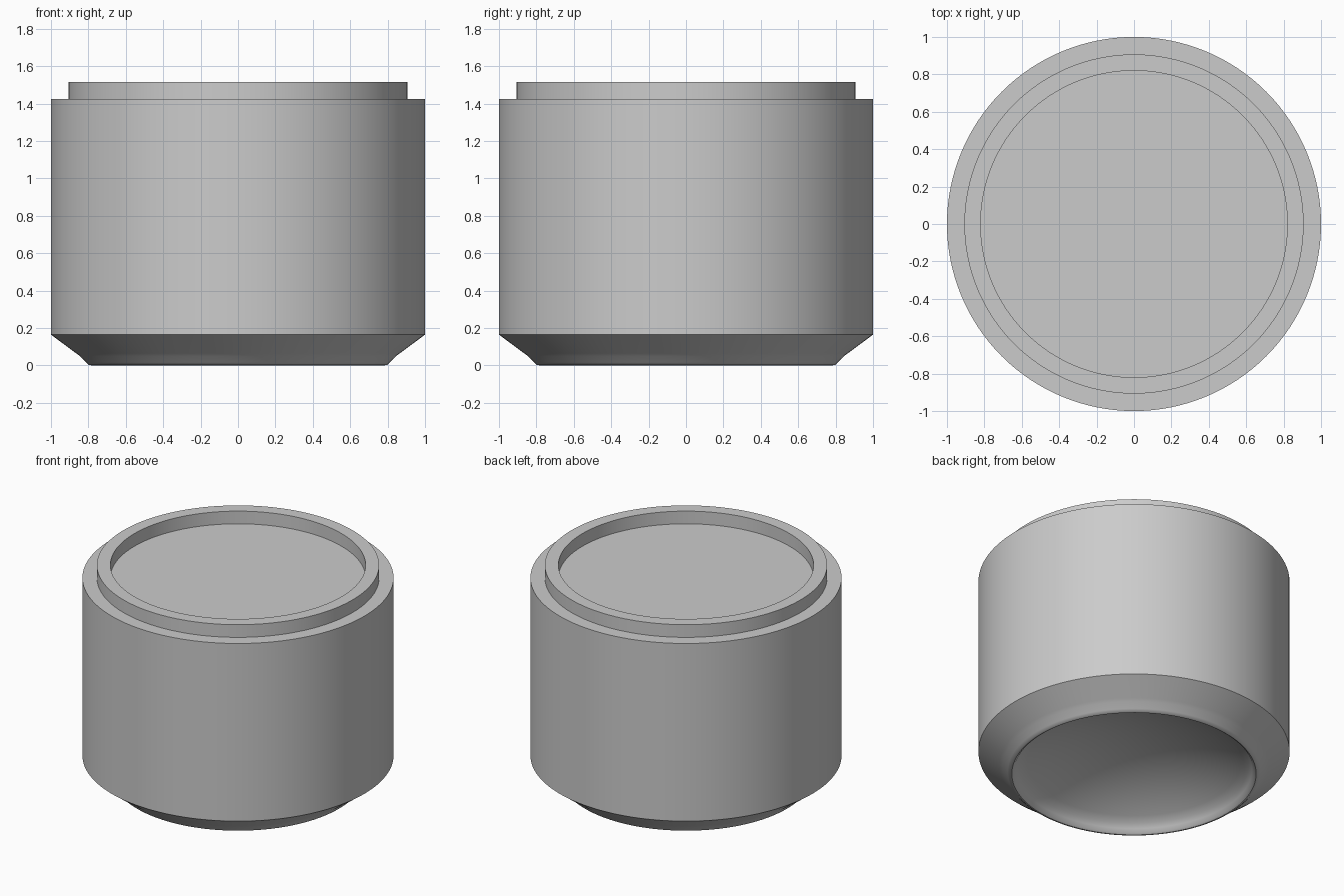
import bpy
import math

SEGMENTS = 128

old = bpy.data.objects.get("Cube")
if old:
    bpy.data.objects.remove(old, do_unlink=True)

grey = bpy.data.materials.new("plain_grey")
grey.use_nodes = True
COLOUR = (0.6, 0.6, 0.6, 1)
grey.diffuse_color = COLOUR
grey.node_tree.nodes["Principled BSDF"].inputs["Base Color"].default_value = COLOUR


def lathe(name, profile):
    """Spin (radius, height) points, listed from bottom to top of the outside, about z."""
    verts, rings, faces = [], [], []
    for r, z in profile:
        count = SEGMENTS if r > 0 else 1
        start = len(verts)
        for i in range(count):
            a = math.tau * i / SEGMENTS
            verts.append((r * math.cos(a), r * math.sin(a), z))
        rings.append([start + i % count for i in range(SEGMENTS + 1)])
    for low, high in zip(rings, rings[1:]):
        for i in range(SEGMENTS):
            quad = [low[i], low[i + 1], high[i + 1], high[i]]
            faces.append(list(dict.fromkeys(quad)))
    mesh = bpy.data.meshes.new(name)
    mesh.from_pydata(verts, [], faces)
    mesh.materials.append(grey)
    obj = bpy.data.objects.new(name, mesh)
    bpy.context.collection.objects.link(obj)
    bpy.ops.object.select_all(action="DESELECT")
    obj.select_set(True)
    bpy.context.view_layer.objects.active = obj
    bpy.ops.object.shade_smooth_by_angle(angle=math.radians(35))
    return obj


SHOULDER, TOP, CHAMFER = 1.425, 1.515, 0.165
RIM_OUT, RIM_IN = 0.907, 0.82

# Domed base: hollow dome, rounded foot, then sloping chamfer
DOME_R, DOME_LOW, DOME_HIGH, STEPS = 0.735, 0.06, 0.26, 14
rise = DOME_HIGH - DOME_LOW
radius = (DOME_R ** 2 + rise ** 2) / (2 * rise)
half_angle = math.asin(DOME_R / radius)
dome = []
for i in range(STEPS + 1):
    a = half_angle * i / STEPS
    dome.append((radius * math.sin(a), DOME_HIGH - radius * (1 - math.cos(a))))
foot = [(0.758, 0.032), (0.772, 0.01), (0.785, 0.001), (0.797, 0.003),
        (0.812, 0.016), (0.845, 0.05), (0.865, 0.065)]
lathe("domed_base", dome + foot + [(1, CHAMFER)])

# Straight wall with the flat shoulder at its top
lathe("body_wall", [(1, CHAMFER), (1, SHOULDER), (RIM_OUT, SHOULDER)])

# Raised rim and the sunken lid inside it
lathe("top_rim", [(RIM_OUT, SHOULDER), (RIM_OUT, TOP), (RIM_IN, TOP), (RIM_IN, SHOULDER)])
lathe("lid_panel", [(RIM_IN, SHOULDER), (0, SHOULDER)])
